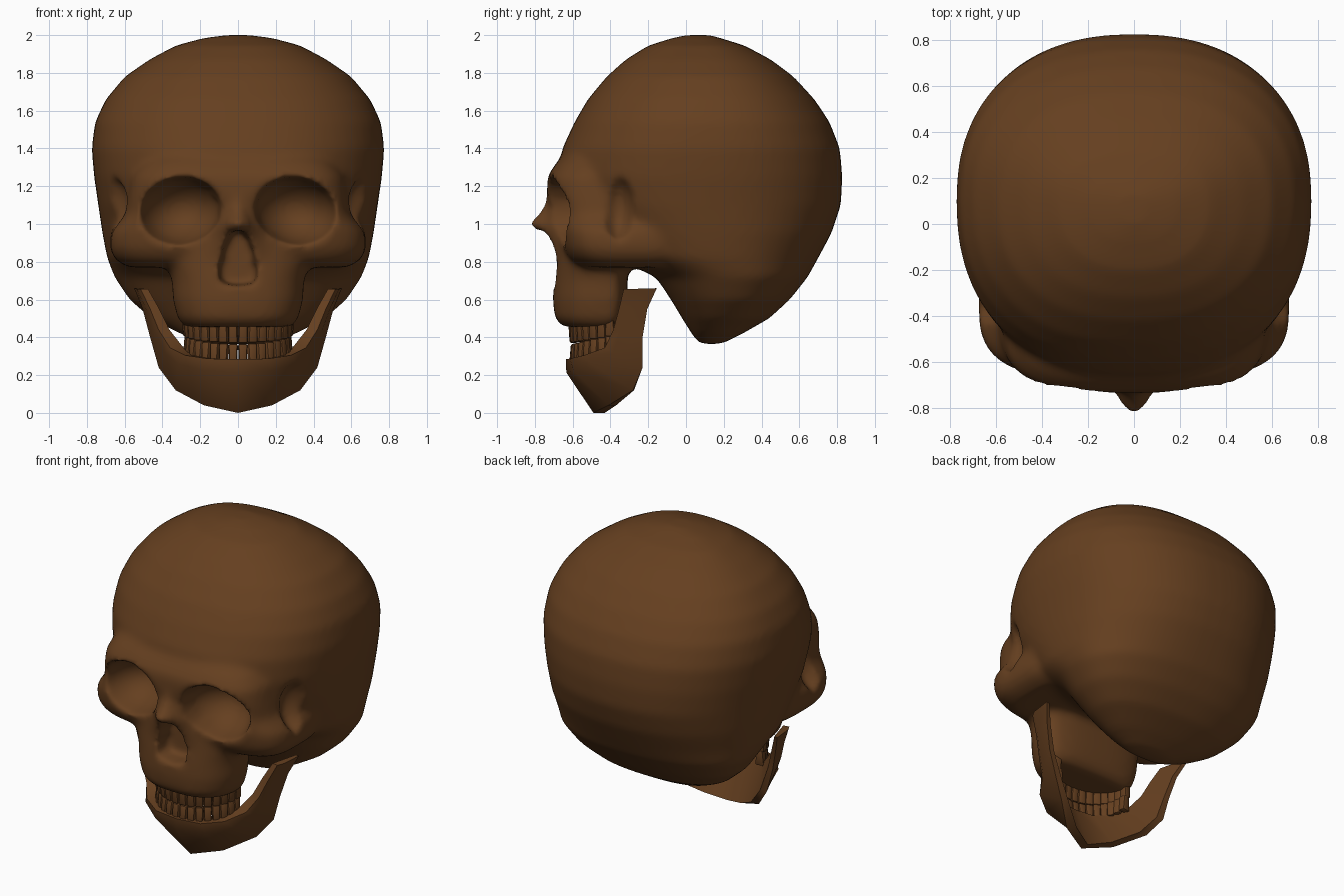
import bpy, bmesh, math
from mathutils import Matrix, Vector, Euler

if "Cube" in bpy.data.objects:
    bpy.data.objects.remove(bpy.data.objects["Cube"])

bone = bpy.data.materials.new("brown_bone")
bone.diffuse_color = (0.13, 0.05, 0.014, 1)
bone.use_nodes = True
bone.node_tree.nodes["Principled BSDF"].inputs["Base Color"].default_value = bone.diffuse_color


def make_object(name, bm):
    bmesh.ops.recalc_face_normals(bm, faces=bm.faces)
    mesh = bpy.data.meshes.new(name)
    bm.to_mesh(mesh)
    bm.free()
    mesh.materials.append(bone)
    ob = bpy.data.objects.new(name, mesh)
    bpy.context.collection.objects.link(ob)
    return ob


def smooth_by_angle(ob, degrees):
    bpy.ops.object.select_all(action='DESELECT')
    ob.select_set(True)
    bpy.context.view_layer.objects.active = ob
    bpy.ops.object.shade_smooth_by_angle(angle=math.radians(degrees))


def bridge(bm, loops):
    """Skin a row of equal closed loops and cap both ends."""
    for a, b in zip(loops, loops[1:]):
        n = len(a)
        for i in range(n):
            j = (i + 1) % n
            bm.faces.new((a[i], a[j], b[j], b[i]))
    bm.faces.new(loops[0])
    bm.faces.new(loops[-1][::-1])


def loft(bm, rings, n, cy, k=56):
    """Horizontal superellipse rings: (z, half width, front y, back y)."""
    def power(v):
        return math.copysign(abs(v) ** (2 / n), v)
    loops = []
    for z, w, front, back in rings:
        c = max(cy, (front + back) / 2)
        loop = []
        for i in range(k):
            a = 2 * math.pi * i / k
            s = power(math.sin(a))
            y = c + s * (back - c if s > 0 else c - front)
            loop.append(bm.verts.new((w * power(math.cos(a)), y, z)))
        loops.append(loop)
    bridge(bm, loops)


# Skull masses: braincase, brow and cheeks, upper jaw, nasal bones
bm = bmesh.new()
loft(bm, [(2.0, .06, .0, .13), (1.985, .18, -.07, .18), (1.945, .33, -.20, .31),
          (1.87, .47, -.32, .45), (1.78, .60, -.42, .57), (1.66, .70, -.52, .68),
          (1.54, .757, -.59, .76), (1.40, .775, -.655, .815), (1.25, .762, -.68, .828),
          (1.10, .74, -.62, .82), (.95, .718, -.5, .77), (.82, .693, -.38, .70),
          (.72, .655, -.16, .645), (.60, .575, -.08, .55), (.50, .46, -.02, .44),
          (.42, .31, .03, .30), (.365, .15, .07, .19)], 2.3, .1)
loft(bm, [(1.40, .42, -.60, -.1), (1.32, .52, -.69, -.1), (1.25, .57, -.735, -.1),
          (1.15, .585, -.735, -.1), (1.05, .60, -.705, -.05), (.96, .675, -.675, .05),
          (.87, .68, -.655, .05), (.81, .65, -.62, .05), (.77, .58, -.55, .0)], 3.8, -.3)
loft(bm, [(.90, .40, -.68, -.30), (.78, .375, -.69, -.30), (.70, .35, -.70, -.31),
          (.60, .345, -.705, -.31), (.50, .32, -.695, -.33), (.455, .28, -.65, -.37)], 2.6, -.4)
loft(bm, [(1.25, .12, -.72, -.5), (1.10, .08, -.75, -.5), (1.04, .085, -.795, -.5),
          (1.0, .10, -.845, -.5), (.975, .12, -.80, -.5), (.93, .17, -.745, -.5),
          (.87, .24, -.715, -.5), (.80, .28, -.70, -.5)], 1.6, -.65)
skull = make_object("skull", bm)


def fuse(ob, voxel, repeats):
    """Voxel-union the masses, soften them, and keep the result."""
    m = ob.modifiers.new("fuse", 'REMESH')
    m.mode = 'VOXEL'
    m.voxel_size = voxel
    m = ob.modifiers.new("soften", 'SMOOTH')
    m.factor = .5
    m.iterations = repeats
    graph = bpy.context.evaluated_depsgraph_get()
    ob.data = bpy.data.meshes.new_from_object(ob.evaluated_get(graph))
    ob.modifiers.clear()


nose_outline = [(.675, 0), (.69, .08), (.71, .10), (.76, .108), (.88, .08), (.95, .05), (.975, 0)]


def carve(co):
    """Press one skull vertex into the temple hollow, eye socket or nasal opening."""
    side = -1 if co.x < 0 else 1
    x, y, z = abs(co.x), co.y, co.z
    # temple hollow, pressed sideways
    r = math.hypot((y + .36) / .085, (z - 1.085) / .17)
    if r < 1 and x > .5:
        x = min(x, .70 - .14 * math.sqrt(1 - r * r))
    # eye socket, pressed backwards, with its rim snapped to a clean oval
    dx, dz = x - .305, z - 1.07
    c, s = math.cos(.17), math.sin(.17)
    r = math.hypot((dx * c - dz * s) / .22, (dx * s + dz * c) / .18)
    if y < -.5:
        if r < .94:
            y = max(y, -.70 + .28 * math.sqrt(1 - r * r))
        elif r < 1.06:
            x, z = .305 + dx / r, 1.07 + dz / r
    # nasal opening
    for (z0, w0), (z1, w1) in zip(nose_outline, nose_outline[1:]):
        if z0 <= z < z1 and y < -.58:
            w = w0 + (w1 - w0) * (z - z0) / (z1 - z0)
            if x < w - .009:
                y = -.58
            elif x < w + .009:
                x = w
    return Vector((side * x, y, z))


fuse(skull, .02, 8)
for v in skull.data.vertices:
    v.co = carve(v.co)
fuse(skull, .018, 4)
for p in skull.data.polygons:
    p.use_smooth = True
if not skull.data.materials:
    skull.data.materials.append(bone)

# Lower jaw: top edge and bottom edge stations from chin to jaw joint
top = [(0, -.635, .285), (.16, -.615, .287), (.28, -.54, .305), (.36, -.43, .345),
       (.42, -.385, .44), (.465, -.355, .55), (.515, -.33, .655)]
low = [(0, -.49, .0), (.18, -.41, .04), (.33, -.28, .12), (.42, -.23, .24),
       (.465, -.23, .40), (.505, -.205, .55), (.55, -.155, .66)]
thick = [.10, .10, .09, .08, .06, .05, .04]


def jaw_section(i, side):
    t, b = Vector(top[i]), Vector(low[i])

    def inward(p):
        return Vector((-p.x, -.25 - p.y, 0)).normalized()
    mid = t.lerp(b, .25) - inward(t) * (.035 if i < 3 else .012)
    pts = [t, mid, b, b + inward(b) * thick[i] * .6, t + inward(t) * thick[i]]
    return [(p.x * side, p.y, p.z) for p in pts]


bm = bmesh.new()
sections = [jaw_section(i, -1) for i in range(6, 0, -1)] + [jaw_section(i, 1) for i in range(7)]
bridge(bm, [[bm.verts.new(p) for p in sec] for sec in sections])
smooth_by_angle(make_object("lower_jaw", bm), 45)


# Teeth: rounded tapered blocks along an arch
def teeth(name, scale, z, rise, height, tip):
    bm = bmesh.new()
    count = 16
    for i in range(count):
        a = math.radians(-82 + 164 * i / (count - 1))
        loc = Vector((.27 * scale * math.sin(a), -.37 - .225 * scale * math.cos(a),
                      z + rise * (1 - math.cos(a))))
        turn = math.atan2(.225 * math.sin(a), .27 * math.cos(a))
        cube = bmesh.ops.create_cube(bm, size=1)["verts"]
        for v in cube:
            if v.co.z * tip > 0:
                v.co.y *= .7
            else:
                v.co.x *= .85
        mat = Matrix.LocRotScale(loc, Euler((0, 0, turn)), Vector((.049 * scale, .06, height)))
        bmesh.ops.transform(bm, matrix=mat, verts=cube)
    bmesh.ops.bevel(bm, geom=bm.edges[:], offset=.01, segments=2, profile=.5, affect='EDGES')
    smooth_by_angle(make_object(name, bm), 40)


teeth("upper_teeth", 1.0, .435, .04, .13, -1)
teeth("lower_teeth", .97, .315, .055, .10, 1)
